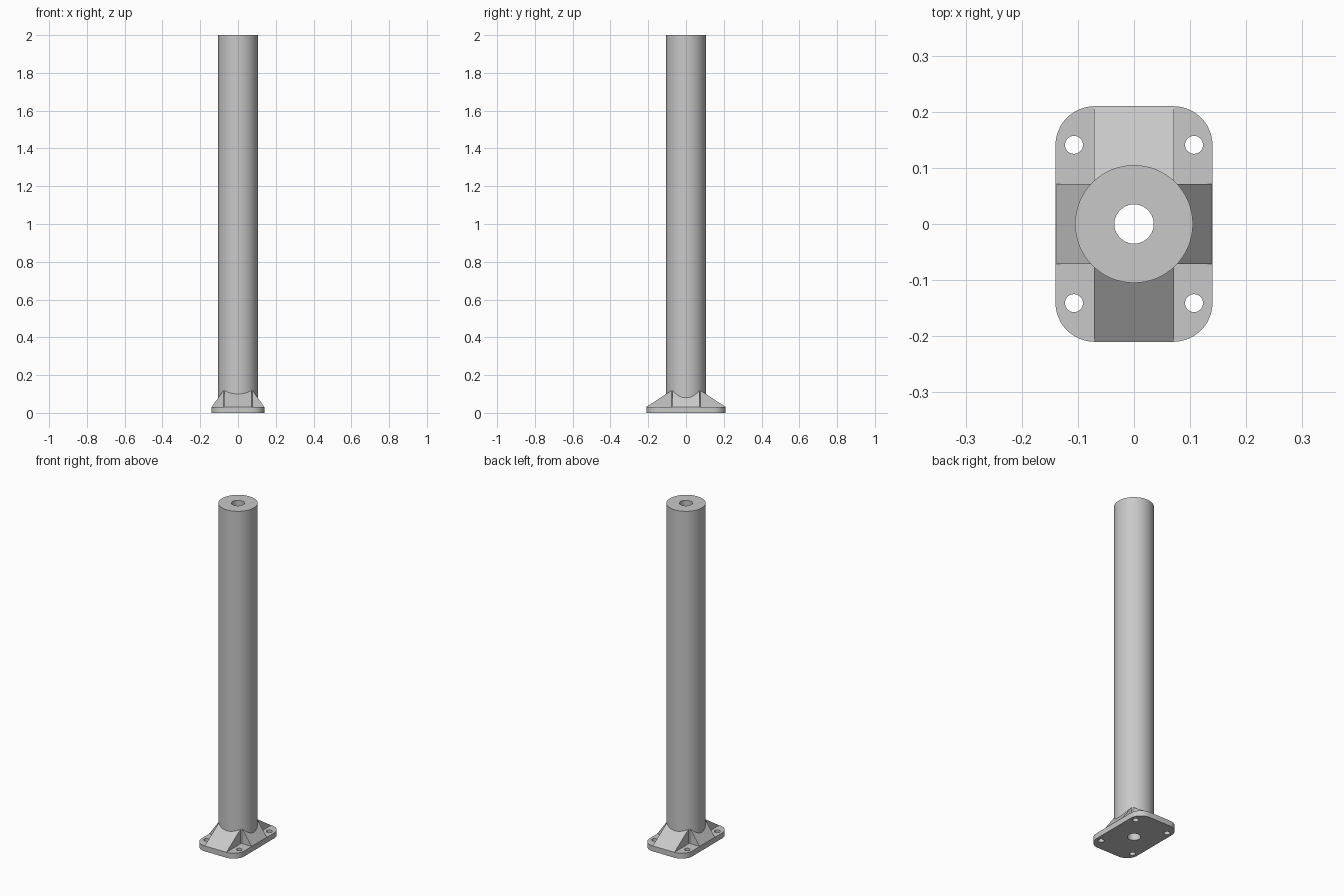
import bpy
import bmesh
from math import radians, sin, cos, tau

if "Cube" in bpy.data.objects:
    bpy.data.objects.remove(bpy.data.objects["Cube"])

HEIGHT, PLATE_TOP = 2.0, 0.032
HALF_X, HALF_Y, CORNER = 0.14, 0.21, 0.07
COLUMN_R, BORE_R, BOLT_R = 0.105, 0.035, 0.016
SIDES = 64

# Single painted metal colour
metal = bpy.data.materials.new("grey_metal")
metal.use_nodes = True
GREY = (0.58, 0.58, 0.58, 1)
metal.diffuse_color = GREY
metal.node_tree.nodes["Principled BSDF"].inputs["Base Color"].default_value = GREY


def finish(name, bm):
    bmesh.ops.recalc_face_normals(bm, faces=bm.faces)
    mesh = bpy.data.meshes.new(name)
    bm.to_mesh(mesh)
    bm.free()
    mesh.materials.append(metal)
    obj = bpy.data.objects.new(name, mesh)
    bpy.context.collection.objects.link(obj)
    return obj


def extruded(name, outline, direction):
    """Solid made by sweeping a flat outline along a vector."""
    bm = bmesh.new()
    face = bm.faces.new([bm.verts.new(p) for p in outline])
    swept = bmesh.ops.extrude_face_region(bm, geom=[face], use_keep_orig=True)
    verts = [v for v in swept["geom"] if isinstance(v, bmesh.types.BMVert)]
    bmesh.ops.translate(bm, verts=verts, vec=direction)
    return finish(name, bm)


def circle(x, y, z, radius, sides=SIDES):
    return [(x + radius * cos(tau * i / sides), y + radius * sin(tau * i / sides), z)
            for i in range(sides)]


def cut(obj, cutters):
    """Subtract the cutters and apply the result."""
    for cutter in cutters:
        mod = obj.modifiers.new("cut", "BOOLEAN")
        mod.operation, mod.solver, mod.object = "DIFFERENCE", "EXACT", cutter
    graph = bpy.context.evaluated_depsgraph_get()
    mesh = bpy.data.meshes.new_from_object(obj.evaluated_get(graph))
    obj.modifiers.clear()
    obj.data = mesh


def smooth(obj):
    bpy.ops.object.select_all(action="DESELECT")
    obj.select_set(True)
    bpy.context.view_layer.objects.active = obj
    bpy.ops.object.shade_smooth_by_angle(angle=radians(30))


# Hollow column: a ring-shaped wall profile spun around z
bm = bmesh.new()
profile = [(BORE_R, PLATE_TOP), (COLUMN_R, PLATE_TOP), (COLUMN_R, HEIGHT), (BORE_R, HEIGHT)]
ring = [bm.verts.new((r, 0, z)) for r, z in profile]
edges = [bm.edges.new((ring[i], ring[(i + 1) % 4])) for i in range(4)]
bmesh.ops.spin(bm, geom=ring + edges, cent=(0, 0, 0), axis=(0, 0, 1),
               angle=tau, steps=SIDES, use_merge=True)
bmesh.ops.remove_doubles(bm, verts=bm.verts, dist=0.0001)
column = finish("column", bm)

# Rounded base plate with a central bore and four bolt holes
outline = []
for k, (sx, sy) in enumerate([(1, 1), (-1, 1), (-1, -1), (1, -1)]):
    for i in range(13):
        a = tau / 4 * (k + i / 12)
        outline.append((sx * (HALF_X - CORNER) + CORNER * cos(a),
                        sy * (HALF_Y - CORNER) + CORNER * sin(a), 0))
# Neighbouring arcs that meet exactly share a point
outline = [p for i, p in enumerate(outline)
           if sum((a - b) ** 2 for a, b in zip(p, outline[i - 1])) > 1e-8]
plate = extruded("base_plate", outline, (0, 0, PLATE_TOP))

holes = [extruded("bore_cutter", circle(0, 0, -0.1, BORE_R), (0, 0, 0.3))]
for x in (-0.107, 0.107):
    for y in (-0.141, 0.141):
        holes.append(extruded("bolt_hole_cutter", circle(x, y, -0.1, BOLT_R, 32), (0, 0, 0.3)))
cut(plate, holes)

# Four sloping gussets, trimmed to the column wall
column_cutter = extruded("column_cutter", circle(0, 0, -0.1, COLUMN_R), (0, 0, 0.5))
INNER, WALL, RISE, HALF_W = 0.06, 0.078, 0.118, 0.071
gussets = []
for name, axis, sign, reach in [("front_gusset", 1, -1, HALF_Y), ("back_gusset", 1, 1, HALF_Y),
                                ("left_gusset", 0, 1, HALF_X), ("right_gusset", 0, -1, HALF_X)]:
    reach -= 0.001
    slope = (RISE - PLATE_TOP) / (reach - WALL)
    peak = PLATE_TOP + slope * (reach - INNER)
    wedge = [(INNER, PLATE_TOP), (reach, PLATE_TOP), (INNER, peak)]
    if axis == 0:
        points = [(sign * d, -HALF_W, z) for d, z in wedge]
        sweep = (0, 2 * HALF_W, 0)
    else:
        points = [(-HALF_W, sign * d, z) for d, z in wedge]
        sweep = (2 * HALF_W, 0, 0)
    gusset = extruded(name, points, sweep)
    cut(gusset, [column_cutter])
    gussets.append(gusset)

# Cutters are no longer needed
for cutter in holes + [column_cutter]:
    bpy.data.objects.remove(cutter)

for part in [column, plate] + gussets:
    smooth(part)
